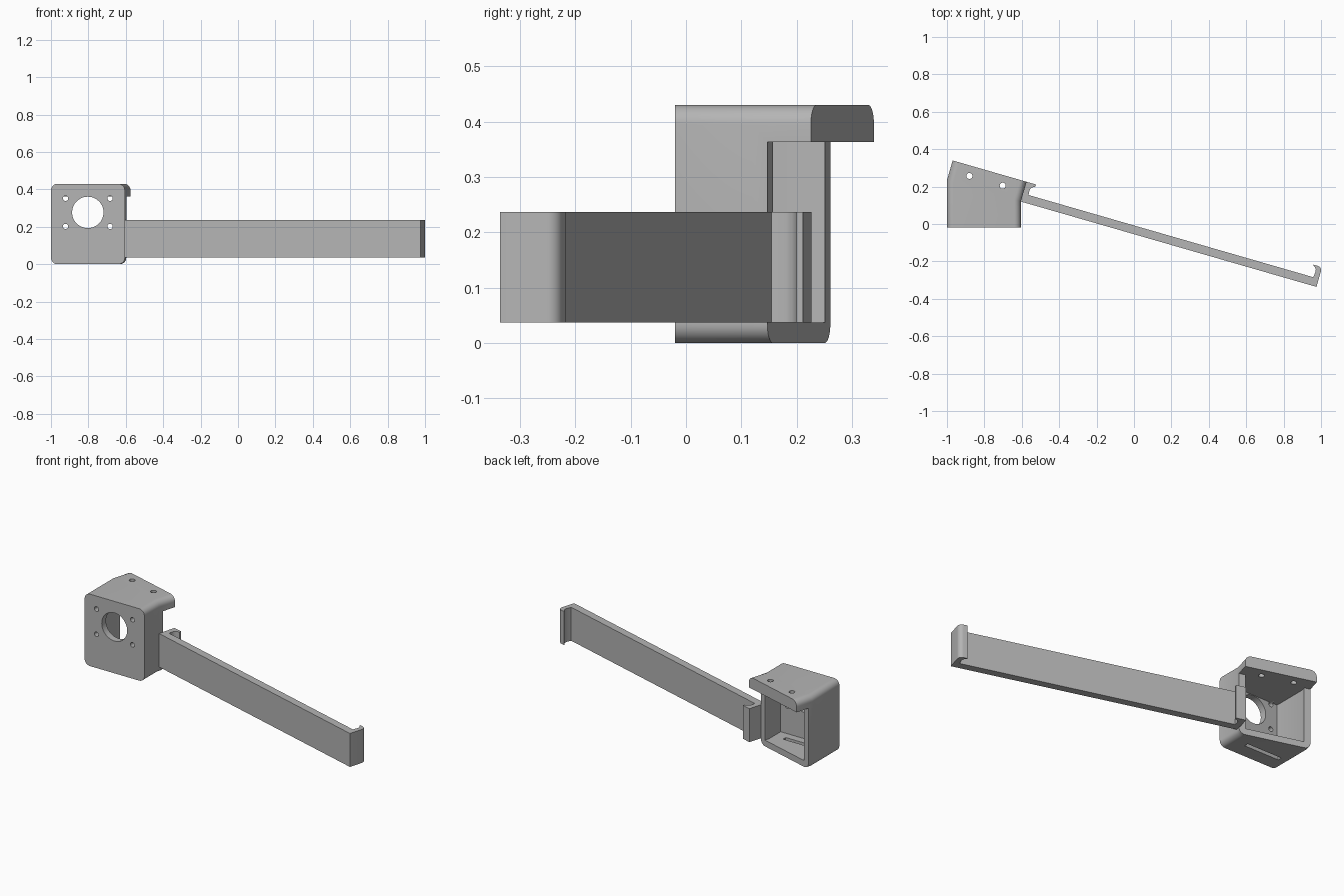
import bpy, bmesh, math
from mathutils import Vector, Matrix

if "Cube" in bpy.data.objects:
    bpy.data.objects.remove(bpy.data.objects["Cube"])

mat = bpy.data.materials.new("plain grey")
mat.use_nodes = True
GREY = (0.46, 0.46, 0.46, 1)
mat.diffuse_color = GREY
mat.node_tree.nodes["Principled BSDF"].inputs["Base Color"].default_value = GREY

# The arm and the open back of the housing are both turned by this angle
TILT = math.radians(16.1)
ALONG = Vector((math.cos(TILT), -math.sin(TILT), 0))
OUT = Vector((math.sin(TILT), math.cos(TILT), 0))
CORNER = Vector((-0.605, 0.12, 0))
LEFT, RIGHT, FRONT, TOP = -1.0, -0.605, -0.02, 0.43
CEILING, FLOOR, ARM_TOP = 0.363, 0.037, 0.237


def new_object(name, bm):
    bmesh.ops.recalc_face_normals(bm, faces=bm.faces)
    mesh = bpy.data.meshes.new(name)
    bm.to_mesh(mesh)
    bm.free()
    mesh.materials.append(mat)
    obj = bpy.data.objects.new(name, mesh)
    bpy.context.collection.objects.link(obj)
    return obj


def loft(name, rings):
    bm = bmesh.new()
    loops = [[bm.verts.new(p) for p in ring] for ring in rings]
    for a, b in zip(loops, loops[1:]):
        for i in range(len(a)):
            j = (i + 1) % len(a)
            bm.faces.new((a[i], a[j], b[j], b[i]))
    bm.faces.new(loops[0])
    bm.faces.new(loops[-1])
    return new_object(name, bm)


def rectangle(x0, x1, z0, z1, r=0, steps=8):
    if r == 0:
        return [(x0, z0), (x1, z0), (x1, z1), (x0, z1)]
    points = []
    centres = [(x1 - r, z1 - r), (x0 + r, z1 - r), (x0 + r, z0 + r), (x1 - r, z0 + r)]
    for k, (cx, cz) in enumerate(centres):
        for i in range(steps + 1):
            a = math.pi / 2 * (k + i / steps)
            points.append((cx + r * math.cos(a), cz + r * math.sin(a)))
    return points


def straight(section, y):
    return [Vector((x, y, z)) for x, z in section]


def tilted(section, d):
    # Section laid on the turned plane, pushed out by d
    return [Vector((x, CORNER.y - (x - CORNER.x) * math.tan(TILT), z)) + OUT * d
            for x, z in section]


def drill(x, y, z, r, depth, axis, sides=24):
    bm = bmesh.new()
    turn = Matrix.Rotation(math.pi / 2, 4, 'X') if axis == 'Y' else Matrix()
    bmesh.ops.create_cone(bm, cap_ends=True, segments=sides, radius1=r, radius2=r,
                          depth=depth, matrix=Matrix.Translation((x, y, z)) @ turn)
    return new_object("drill_cutter", bm)


def cut(obj, cutter):
    mod = obj.modifiers.new("cut", 'BOOLEAN')
    mod.operation, mod.solver, mod.object = 'DIFFERENCE', 'EXACT', cutter
    cutter.hide_render = True
    bpy.context.view_layer.objects.active = obj
    bpy.ops.object.modifier_apply(modifier=mod.name)
    bpy.data.objects.remove(cutter)


def smooth(obj):
    bpy.ops.object.select_all(action='DESELECT')
    obj.select_set(True)
    bpy.context.view_layer.objects.active = obj
    bpy.ops.object.shade_smooth_by_angle(angle=math.radians(30))


# Housing: rounded box bent toward the back, with a longer roof lip
outer = rectangle(LEFT, RIGHT, 0, TOP, 0.035)
housing = loft("motor_housing", [straight(outer, FRONT), tilted(outer, 0), tilted(outer, 0.11)])
below_lip = rectangle(LEFT - 0.2, RIGHT + 0.2, -0.1, CEILING)
cut(housing, loft("lip_cutter", [tilted(below_lip, 0.028), tilted(below_lip, 0.3)]))
inner = rectangle(LEFT + 0.035, RIGHT - 0.035, FLOOR, CEILING)
cut(housing, loft("cavity_cutter", [straight(inner, 0.02), tilted(inner, 0), tilted(inner, 0.1)]))

# Motor opening with four screw holes in the front wall
HOLE_X, HOLE_Z = -0.803, 0.277
cut(housing, drill(HOLE_X, FRONT, HOLE_Z, 0.084, 0.12, 'Y', 48))
for sx in (-1, 1):
    for sz in (-1, 1):
        cut(housing, drill(HOLE_X + sx * 0.119, FRONT, HOLE_Z + sz * 0.075, 0.014, 0.12, 'Y'))

# Two holes in the roof and a slot in the floor
for x, y in ((-0.88, 0.257), (-0.702, 0.205)):
    cut(housing, drill(x, y, TOP, 0.016, 0.3, 'Z'))
slot = rectangle(-0.935, -0.705, -0.05, 0.1)
cut(housing, loft("slot_cutter", [straight(slot, 0.065), straight(slot, 0.09)]))
smooth(housing)

# Arm: one profile with an inward hook at each end
LENGTH, THICK, HOOK = 1.645, 0.045, 0.11
profile = [(-0.004, 0), (LENGTH, 0), (LENGTH, 0.085)]
for i in range(1, 9):
    a = math.pi / 2 * i / 8
    profile.append((LENGTH - 0.025 + 0.025 * math.cos(a), 0.085 + 0.025 * math.sin(a)))
far_hook = [(0.048, HOOK), (0.048, 0.104), (0.036, 0.098), (0.029, 0.087), (0.027, 0.075),
            (0.031, THICK)]
near_hook = [(0.03, THICK), (0.028, 0.07), (0.031, 0.082), (0.038, 0.09), (0.053, 0.098),
             (0.053, HOOK), (-0.004, HOOK)]
profile += [(LENGTH - u, v) for u, v in far_hook] + near_hook
arm = loft("hooked_arm", [[CORNER + ALONG * u + OUT * v + Vector((0, 0, z)) for u, v in profile]
                          for z in (FLOOR, ARM_TOP)])
smooth(arm)
